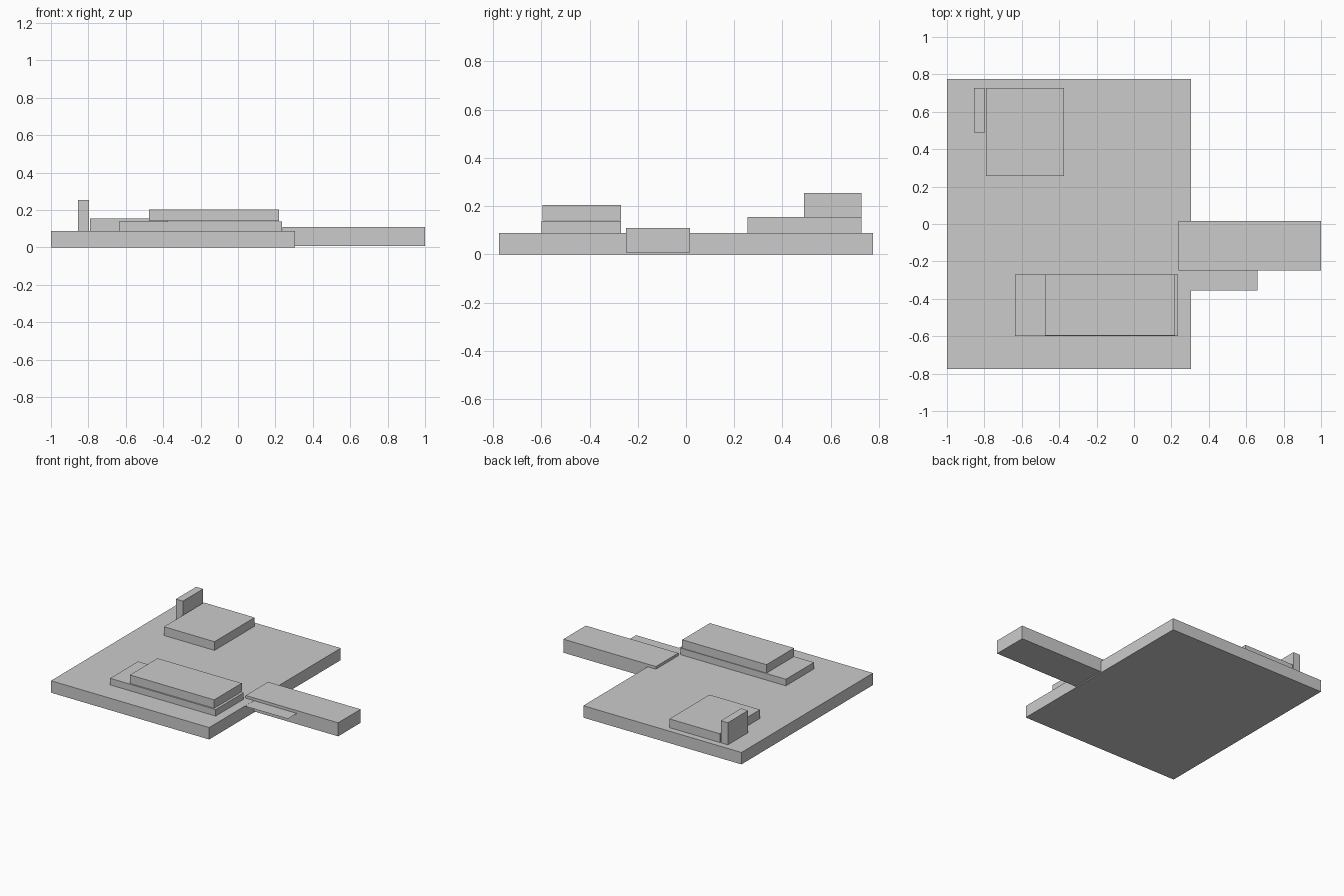
import bpy

if "Cube" in bpy.data.objects:
    bpy.data.objects.remove(bpy.data.objects["Cube"])


def box(name, x, y, z):
    """Axis-aligned box from (min, max) ranges."""
    verts = [(a, b, c) for c in z for b in y for a in x]
    faces = [(0, 2, 3, 1), (4, 5, 7, 6), (0, 1, 5, 4),
             (2, 6, 7, 3), (0, 4, 6, 2), (1, 3, 7, 5)]
    mesh = bpy.data.meshes.new(name)
    mesh.from_pydata(verts, [], faces)
    obj = bpy.data.objects.new(name, mesh)
    bpy.context.collection.objects.link(obj)
    return obj


def sheet(name, x, y, z):
    """Flat horizontal rectangle facing up."""
    mesh = bpy.data.meshes.new(name)
    mesh.from_pydata([(x[0], y[0], z), (x[1], y[0], z),
                      (x[1], y[1], z), (x[0], y[1], z)], [], [(0, 1, 2, 3)])
    obj = bpy.data.objects.new(name, mesh)
    bpy.context.collection.objects.link(obj)
    return obj


# Main ground slab
box("base_slab", (-1.0, 0.305), (-0.775, 0.775), (0.0, 0.089))

# Side wing and the thin sheet beside it
box("side_wing", (0.237, 1.0), (-0.248, 0.016), (0.008, 0.109))
sheet("side_sheet", (0.305, 0.66), (-0.355, -0.248), 0.088)

# Rear block with its upright post
box("rear_block", (-0.79, -0.373), (0.256, 0.728), (0.089, 0.154))
box("rear_post", (-0.855, -0.797), (0.489, 0.728), (0.089, 0.254))

# Front block in two storeys
box("front_lower_block", (-0.635, 0.236), (-0.6, -0.27), (0.089, 0.138))
box("front_upper_block", (-0.475, 0.22), (-0.595, -0.27), (0.141, 0.204))
